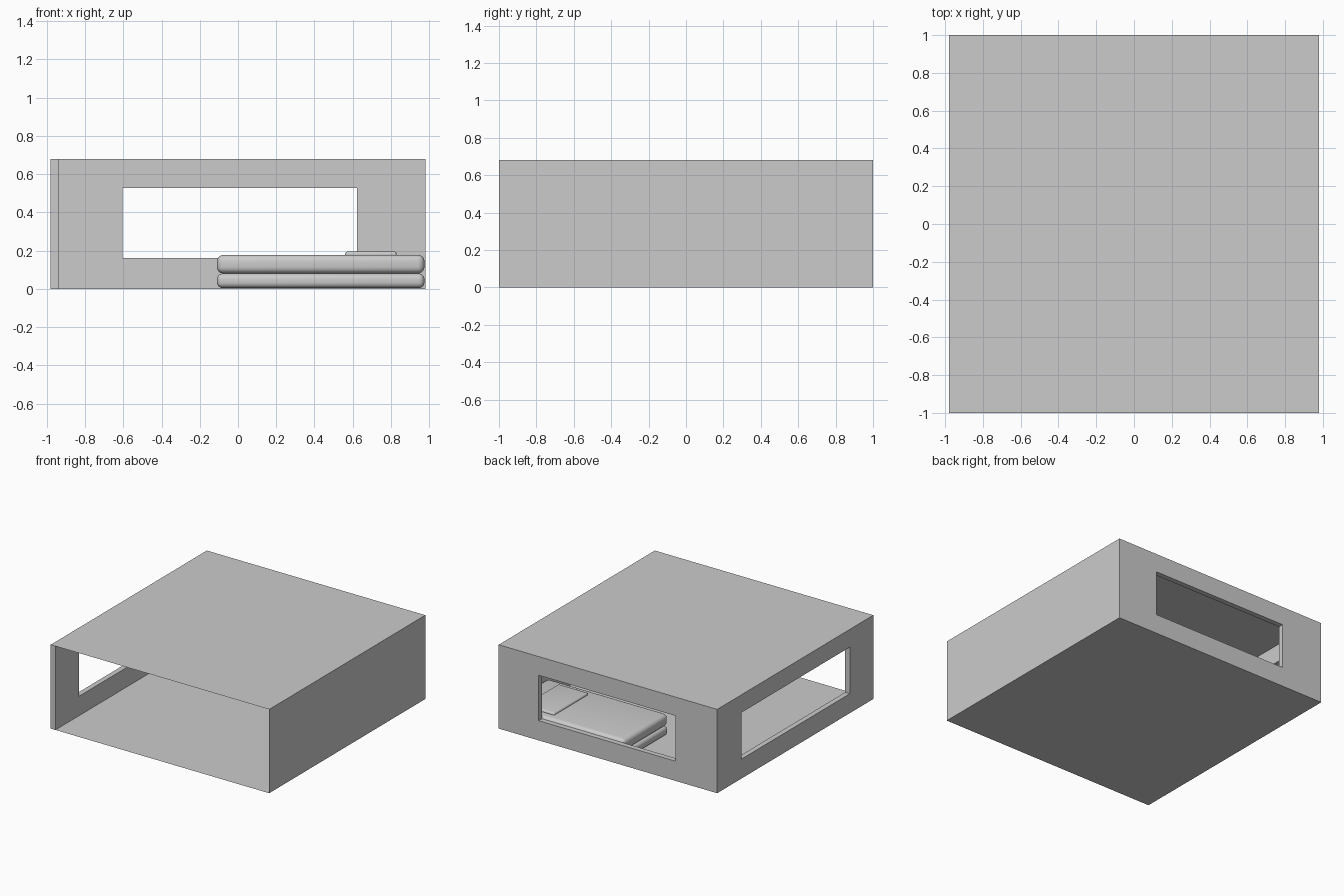
import bpy, bmesh, math

if "Cube" in bpy.data.objects:
    bpy.data.objects.remove(bpy.data.objects["Cube"])

grey = bpy.data.materials.new("plain_grey")
grey.diffuse_color = (0.6, 0.6, 0.6, 1)
grey.use_nodes = True
grey.node_tree.nodes["Principled BSDF"].inputs["Base Color"].default_value = grey.diffuse_color

X, Y, H, T = 0.98, 1.0, 0.68, 0.042   # half width, half depth, height, wall thickness


def finish(name, bm):
    bmesh.ops.recalc_face_normals(bm, faces=bm.faces)
    me = bpy.data.meshes.new(name)
    bm.to_mesh(me)
    bm.free()
    ob = bpy.data.objects.new(name, me)
    bpy.context.collection.objects.link(ob)
    me.materials.append(grey)
    return ob


def sheet(name, corners, flip=False):
    """Single flat panel."""
    bm = bmesh.new()
    f = bm.faces.new([bm.verts.new(c) for c in corners])
    me = finish(name, bm).data
    if flip != (me.polygons[0].normal.dot((sum(c[0] for c in corners),
                                           sum(c[1] for c in corners),
                                           sum(c[2] for c in corners) - 2 * H)) < 0):
        me.flip_normals()


def window_wall(name, outer, inner, place):
    """Thick wall with a rectangular opening; place(u, z, depth) gives 3D points."""
    bm = bmesh.new()
    rings = []
    for depth in (0, T):
        for u0, u1, z0, z1 in (outer, inner):
            rings.append([bm.verts.new(place(u, z, depth)) for u, z in
                          ((u0, z0), (u1, z0), (u1, z1), (u0, z1))])
    a_out, a_in, b_out, b_in = rings
    for p, q in ((a_out, a_in), (b_out, b_in), (a_out, b_out), (a_in, b_in)):
        for i in range(4):
            j = (i + 1) % 4
            bm.faces.new((p[i], p[j], q[j], q[i]))
    finish(name, bm)


def soft_box(name, x0, x1, y0, y1, z0, z1, radius, segments=5):
    """Box with rounded edges."""
    bm = bmesh.new()
    bmesh.ops.create_cube(bm, size=1)
    for v in bm.verts:
        v.co = ((x0 + x1) / 2 + v.co.x * (x1 - x0),
                (y0 + y1) / 2 + v.co.y * (y1 - y0),
                (z0 + z1) / 2 + v.co.z * (z1 - z0))
    bmesh.ops.bevel(bm, geom=bm.edges[:], offset=radius, segments=segments,
                    profile=0.5, affect='EDGES')
    for f in bm.faces:
        f.smooth = True
    return finish(name, bm)


# Room shell: thin floor, ceiling and right wall; the front stays open
sheet("floor", [(-X, -Y, 0), (X, -Y, 0), (X, Y, 0), (-X, Y, 0)])
sheet("ceiling", [(-X, -Y, H), (X, -Y, H), (X, Y, H), (-X, Y, H)])
sheet("right_wall", [(X, -Y, 0), (X, Y, 0), (X, Y, H), (X, -Y, H)])

# Thick walls with window openings
window_wall("back_wall", (-X, X, 0, H), (-0.605, 0.622, 0.16, 0.528),
            lambda u, z, d: (u, Y - d, z))
window_wall("left_wall", (-Y, Y, 0, H), (-0.7, 0.69, 0.158, 0.535),
            lambda u, z, d: (-X + d, u, z))

# Bed in the back right corner: base, mattress and a thin pillow
soft_box("bed_base", -0.11, 0.975, 0.38, 0.957, 0.004, 0.08, 0.03)
soft_box("mattress", -0.11, 0.975, 0.38, 0.957, 0.08, 0.178, 0.035)
pillow = soft_box("pillow", 0.56, 0.83, 0.45, 0.89, 0.165, 0.195, 0.014)
